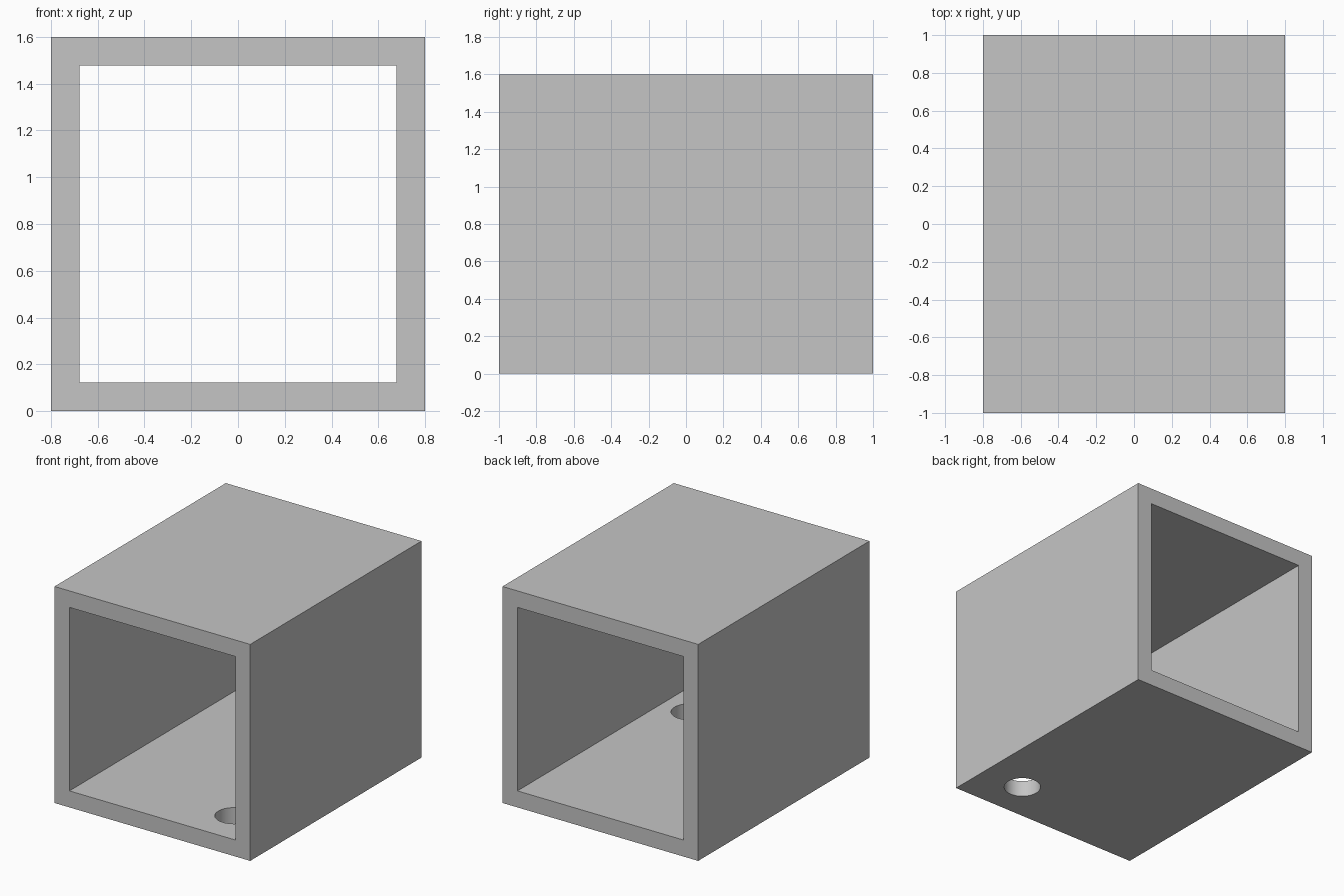
import bpy
import bmesh
from mathutils import Matrix

cube = bpy.data.objects.get("Cube")
if cube:
    bpy.data.objects.remove(cube, do_unlink=True)

WIDTH, LENGTH, WALL = 1.6, 2.0, 0.122
HOLE_X, HOLE_Y, HOLE_RADIUS = 0.45, -0.69, 0.128

grey = bpy.data.materials.new("light_grey")
grey.use_nodes = True
colour = (0.56, 0.56, 0.56, 1)
grey.diffuse_color = colour
grey.node_tree.nodes["Principled BSDF"].inputs["Base Color"].default_value = colour


def make_object(name, bm):
    mesh = bpy.data.meshes.new(name)
    bm.to_mesh(mesh)
    bm.free()
    mesh.materials.append(grey)
    obj = bpy.data.objects.new(name, mesh)
    bpy.context.collection.objects.link(obj)
    return obj


def square_ring(bm, half, y):
    corners = [(-1, -1), (1, -1), (1, 1), (-1, 1)]
    return [bm.verts.new((half * x, y, WIDTH / 2 + half * z)) for x, z in corners]


# Square tube, open at the front and back
bm = bmesh.new()
outer, inner = WIDTH / 2, WIDTH / 2 - WALL
rings = [square_ring(bm, half, y) for half, y in (
    (outer, -LENGTH / 2), (outer, LENGTH / 2), (inner, LENGTH / 2), (inner, -LENGTH / 2))]
for r, ring in enumerate(rings):
    following = rings[(r + 1) % 4]
    for i in range(4):
        j = (i + 1) % 4
        bm.faces.new((ring[i], ring[j], following[j], following[i]))
bmesh.ops.recalc_face_normals(bm, faces=bm.faces)
tube = make_object("square_tube", bm)

# Round hole through the floor only
bm = bmesh.new()
bmesh.ops.create_cone(bm, cap_ends=True, segments=64, radius1=HOLE_RADIUS,
                      radius2=HOLE_RADIUS, depth=WALL * 3,
                      matrix=Matrix.Translation((HOLE_X, HOLE_Y, WALL / 2)))
cutter = make_object("floor_hole_cutter", bm)
cutter.hide_render = True
cutter.hide_viewport = True

cut = tube.modifiers.new("floor_hole", "BOOLEAN")
cut.operation = "DIFFERENCE"
cut.solver = "EXACT"
cut.object = cutter

# Apply the cut, then smooth the round wall while keeping edges sharp
bpy.ops.object.select_all(action="DESELECT")
tube.select_set(True)
bpy.context.view_layer.objects.active = tube
bpy.ops.object.modifier_apply(modifier=cut.name)
bpy.ops.object.shade_smooth_by_angle()
bpy.data.objects.remove(cutter, do_unlink=True)
